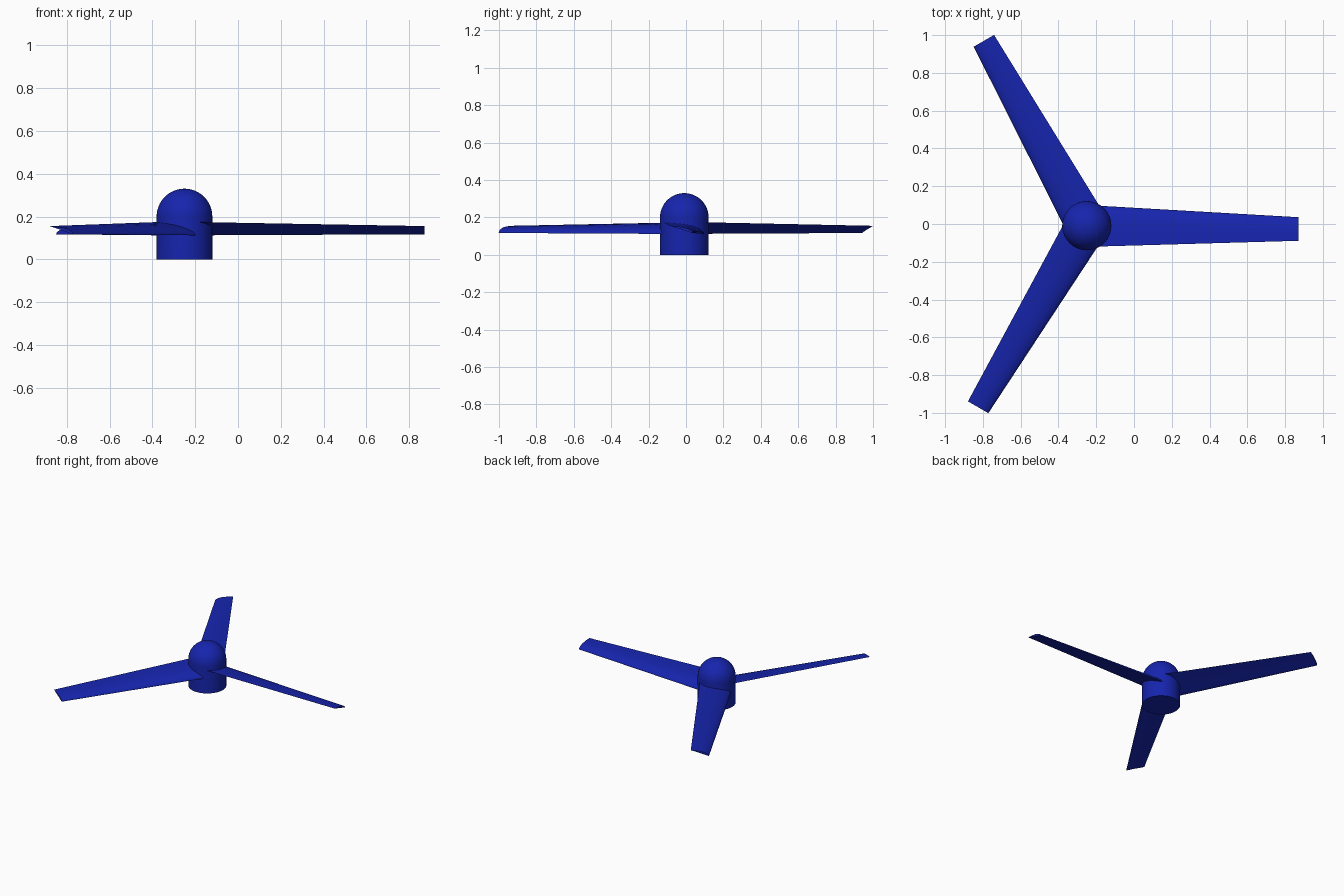
import bpy, bmesh, math
from mathutils import Matrix, Vector

if "Cube" in bpy.data.objects:
    bpy.data.objects.remove(bpy.data.objects["Cube"])

CENTRE = Vector((-0.25, -0.009, 0))
R, WALL = 0.13, 0.2          # hub radius, height of its straight wall

blue = bpy.data.materials.new("blue")
blue.diffuse_color = (0.008, 0.018, 0.42, 1)
blue.use_nodes = True
blue.node_tree.nodes["Principled BSDF"].inputs["Base Color"].default_value = blue.diffuse_color


def finish(name, bm, angle):
    bmesh.ops.recalc_face_normals(bm, faces=bm.faces)
    mesh = bpy.data.meshes.new(name)
    bm.to_mesh(mesh)
    bm.free()
    mesh.materials.append(blue)
    obj = bpy.data.objects.new(name, mesh)
    bpy.context.collection.objects.link(obj)
    bpy.ops.object.select_all(action='DESELECT')
    obj.select_set(True)
    bpy.context.view_layer.objects.active = obj
    bpy.ops.object.shade_smooth_by_angle(angle=math.radians(angle))
    return obj


# Hub: cylinder with a domed nose, turned from a profile
bm = bmesh.new()
profile = [(0, 0), (R, 0)]
profile += [(R * math.cos(a), WALL + R * math.sin(a))
            for a in (math.pi / 2 * i / 16 for i in range(17))]
verts = [bm.verts.new((x, 0, z)) for x, z in profile]
edges = [bm.edges.new(pair) for pair in zip(verts, verts[1:])]
bmesh.ops.spin(bm, geom=verts + edges, cent=(0, 0, 0), axis=(0, 0, 1),
               angle=2 * math.pi, steps=64)
bmesh.ops.remove_doubles(bm, verts=bm.verts, dist=1e-4)
finish("hub", bm, 40).location = CENTRE

# Aerofoil: (fraction along the chord, height as fraction of the chord)
TOP = [(0, 0), (0.015, 0.03), (0.05, 0.058), (0.1, 0.08), (0.2, 0.104),
       (0.32, 0.113), (0.45, 0.106), (0.6, 0.085), (0.75, 0.056),
       (0.9, 0.024), (1, 0.002)]
BOTTOM = [(0.85, 0.003), (0.6, 0.005), (0.35, 0.002), (0.15, -0.006), (0.04, -0.01)]


def section(bm, x, lead, trail):
    """Ring of vertices between the low leading and high trailing edge."""
    lead, trail = Vector((x, *lead)), Vector((x, *trail))
    chord = trail - lead
    up = Vector((0, chord.z, -chord.y))
    return [bm.verts.new(lead + chord * t + up * h) for t, h in TOP + BOTTOM]


# Three tapered, pitched blades
for i in range(3):
    bm = bmesh.new()
    root = section(bm, 0.04, (0.107, 0.112), (-0.111, 0.174))
    tip = section(bm, 1.12, (0.045, 0.117), (-0.080, 0.155))
    n = len(root)
    for k in range(n):
        j = (k + 1) % n
        bm.faces.new((root[k], root[j], tip[j], tip[k]))
    bm.faces.new(root)
    bm.faces.new(tip)
    bm.transform(Matrix.Rotation(i * 2 * math.pi / 3, 4, 'Z'))
    finish(f"blade_{i + 1}", bm, 40).location = CENTRE
